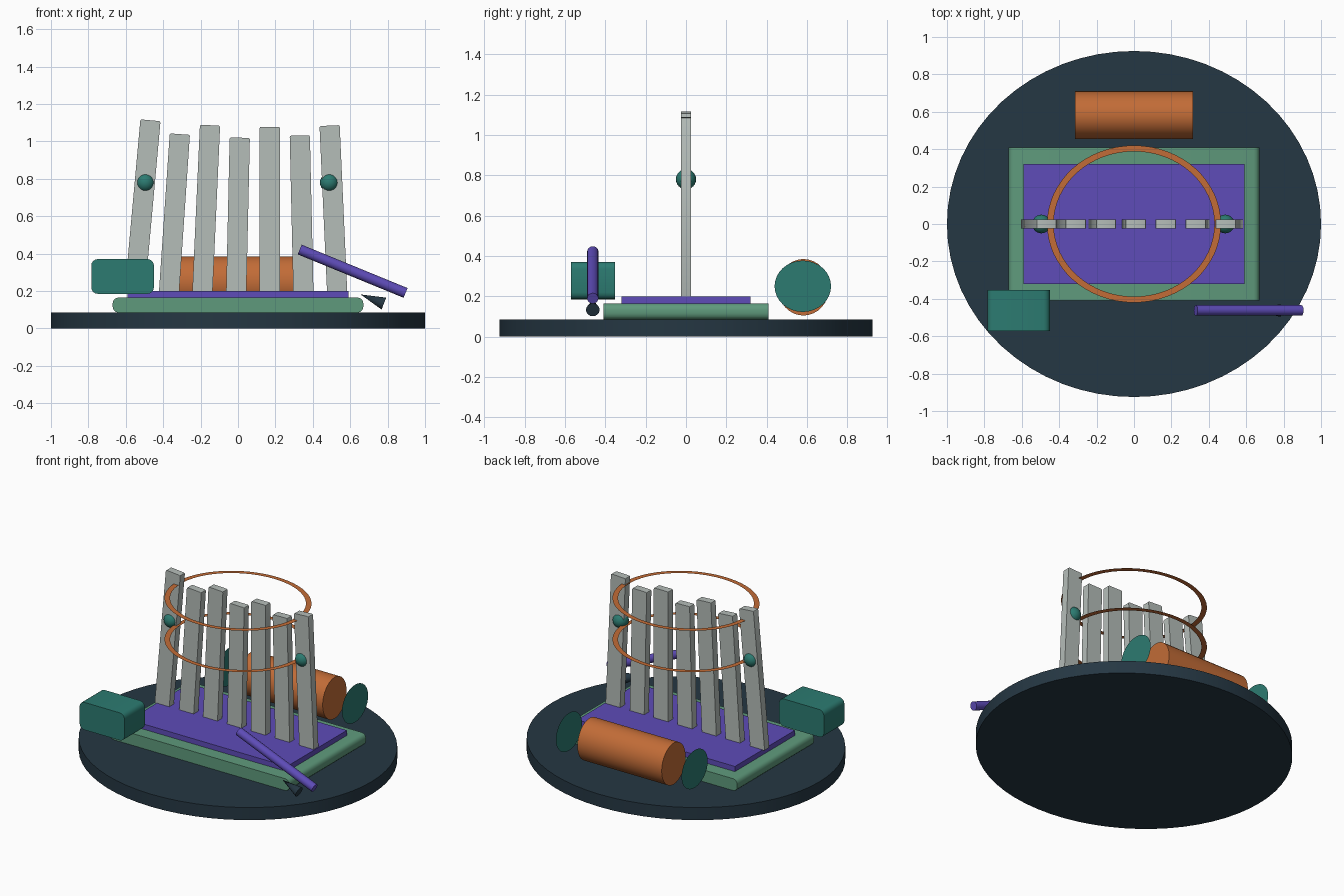
import bpy, bmesh, math
from mathutils import Matrix, Vector

cube = bpy.data.objects.get("Cube")
if cube:
    bpy.data.objects.remove(cube)


def material(name, hex_code):
    srgb = [int(hex_code[i:i + 2], 16) / 255 for i in (0, 2, 4)]
    lin = [c / 12.92 if c <= 0.04045 else ((c + 0.055) / 1.055) ** 2.4 for c in srgb]
    m = bpy.data.materials.new(name)
    m.use_nodes = True
    m.diffuse_color = (*lin, 1)
    m.node_tree.nodes["Principled BSDF"].inputs["Base Color"].default_value = (*lin, 1)
    return m


SLATE = material("dark slate", "253743")
GREEN = material("sage green", "5F9A7C")
PURPLE = material("violet", "5E4CB8")
GREY = material("pale grey", "B5BDB9")
TEAL = material("deep teal", "2C7B71")
ORANGE = material("copper orange", "C26C37")


def add_object(name, bm, mat, smooth=False):
    mesh = bpy.data.meshes.new(name)
    bm.to_mesh(mesh)
    bm.free()
    mesh.materials.append(mat)
    obj = bpy.data.objects.new(name, mesh)
    bpy.context.collection.objects.link(obj)
    if smooth:
        bpy.ops.object.select_all(action='DESELECT')
        obj.select_set(True)
        bpy.context.view_layer.objects.active = obj
        bpy.ops.object.shade_smooth_by_angle(angle=math.radians(35))
    return obj


def box(name, center, size, mat, round_y=0.0, segments=3, tilt=0.0):
    """Box whose edges running front to back are rounded, tilted about y."""
    bm = bmesh.new()
    bmesh.ops.create_cube(bm, size=1)
    bmesh.ops.scale(bm, vec=size, verts=bm.verts)
    if round_y:
        edges = [e for e in bm.edges
                 if abs(e.verts[0].co.y - e.verts[1].co.y) > size[1] * 0.5]
        bmesh.ops.bevel(bm, geom=edges, offset=round_y, segments=segments,
                        profile=0.5, affect='EDGES')
    bm.transform(Matrix.Translation(center) @ Matrix.Rotation(tilt, 4, 'Y'))
    return add_object(name, bm, mat, bool(round_y))


def tube(name, start, end, r1, r2, mat, sides=32, squash=1.0):
    """Cylinder or cone between two points; squash narrows it in y."""
    start, end = Vector(start), Vector(end)
    axis = end - start
    bm = bmesh.new()
    bmesh.ops.create_cone(bm, cap_ends=True, segments=sides, radius1=r1,
                          radius2=r2, depth=axis.length)
    bm.transform(axis.to_track_quat('Z', 'Y').to_matrix().to_4x4())
    bmesh.ops.scale(bm, vec=(1, squash, 1), verts=bm.verts)
    bm.transform(Matrix.Translation((start + end) / 2))
    return add_object(name, bm, mat, True)


# Oval base and stacked slabs
tube("base_disc", (0, 0, 0), (0, 0, 0.085), 1, 1, SLATE, 64, 0.925)
box("lower_slab", (0, 0, 0.125), (1.34, 0.82, 0.08), GREEN, 0.03)
box("upper_slab", (0, 0, 0.182), (1.18, 0.64, 0.036), PURPLE)

# Fanned row of upright slats
tops = [1.115, 1.04, 1.087, 1.02, 1.078, 1.032, 1.085]
for i, top in enumerate(tops):
    bottom = 0.19
    box(f"slat_{i + 1}", ((i - 3) * 0.17, 0, (top + bottom) / 2),
        (0.108, 0.05, top - bottom), GREY, 0.008, 2,
        math.radians(5.2 - 1.3 * i))

# Two flat oval hoops
for name, z in (("lower_hoop", 0.76), ("upper_hoop", 1.04)):
    bm = bmesh.new()
    rows = []
    for rx, ry in ((0.465, 0.42), (0.43, 0.388)):
        rows.append([bm.verts.new((rx * math.cos(k * math.tau / 64),
                                   ry * math.sin(k * math.tau / 64), z))
                     for k in range(64)])
    outer, inner = rows
    for k in range(64):
        n = (k + 1) % 64
        bm.faces.new((outer[k], outer[n], inner[n], inner[k]))
    add_object(name, bm, ORANGE)

# Round knobs on the end slats
for name, x in (("right_knob", -0.495), ("left_knob", 0.488)):
    bm = bmesh.new()
    bmesh.ops.create_uvsphere(bm, u_segments=24, v_segments=12, radius=0.05)
    bm.transform(Matrix.Translation((x, 0, 0.78)))
    add_object(name, bm, TEAL, True)

# Roll at the back with a detached disc beyond each end
tube("back_roll", (-0.315, 0.582, 0.245), (0.315, 0.582, 0.245),
     0.14, 0.14, ORANGE, 32, 0.915)
for name, x in (("right_roll_disc", -0.47), ("left_roll_disc", 0.47)):
    bm = bmesh.new()
    bmesh.ops.create_circle(bm, cap_ends=True, segments=32, radius=0.14)
    bm.transform(Matrix.Translation((x, 0.579, 0.25))
                 @ Matrix.Diagonal((1, 1, 0.91, 1))
                 @ Matrix.Rotation(math.pi / 2, 4, 'Y'))
    add_object(name, bm, TEAL)

# Rounded block at the front right
box("corner_block", (-0.617, -0.462, 0.278), (0.335, 0.218, 0.186), TEAL, 0.035, 4)

# Leaning rod with a pointed tip beneath it
tube("rod", (0.33, -0.462, 0.422), (0.896, -0.462, 0.19), 0.028, 0.028, PURPLE, 16)
tube("rod_tip", (0.78, -0.462, 0.133), (0.655, -0.462, 0.182), 0.034, 0, SLATE, 16)
